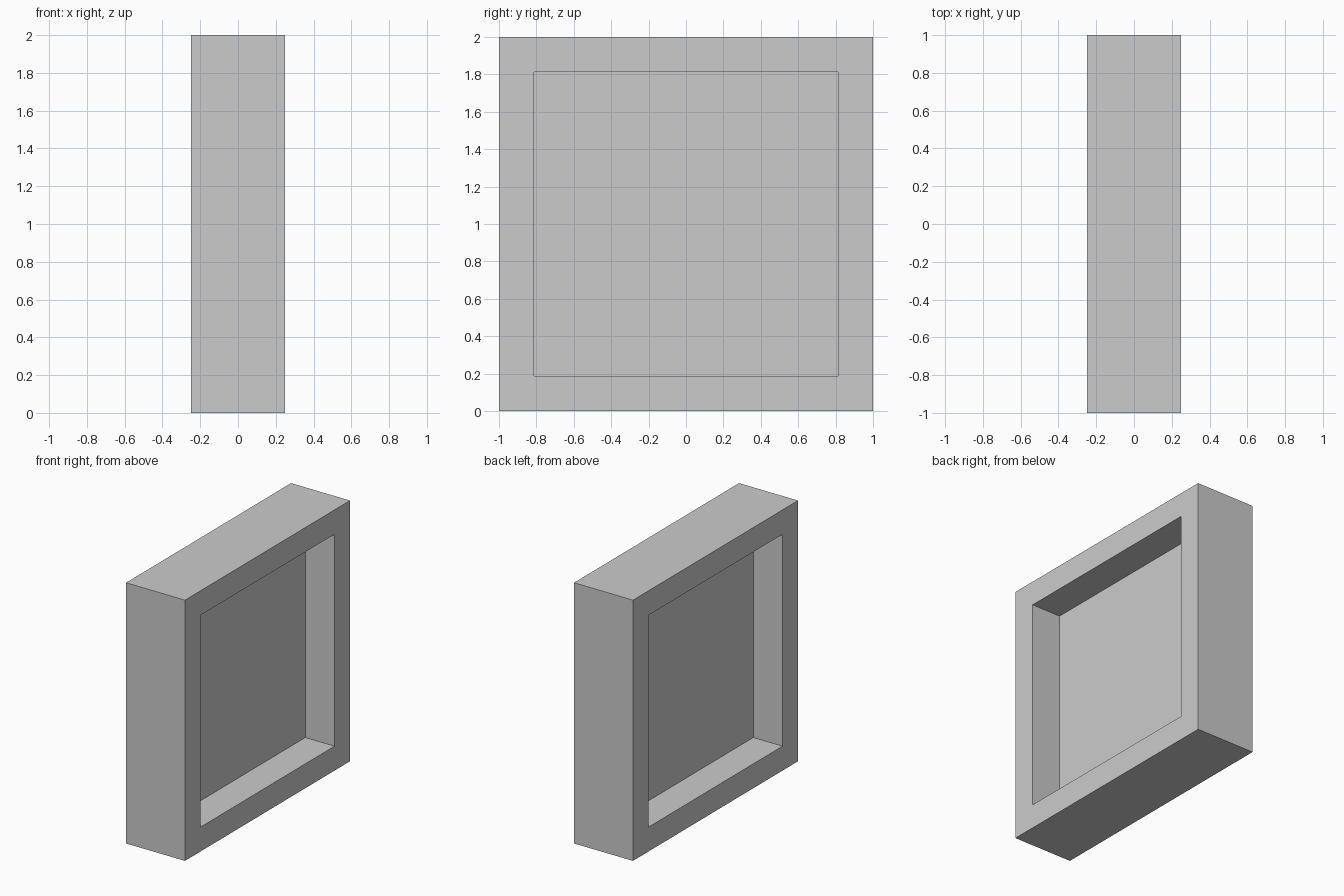
import bpy

if "Cube" in bpy.data.objects:
    bpy.data.objects.remove(bpy.data.objects["Cube"])

HALF, INNER, DEPTH = 1.0, 0.8125, 0.25


def mesh_object(name, verts, faces):
    mesh = bpy.data.meshes.new(name)
    mesh.from_pydata(verts, [], faces)
    ob = bpy.data.objects.new(name, mesh)
    bpy.context.collection.objects.link(ob)
    return ob


def square(x, r):
    return [(x, s * r, 1 + t * r) for s, t in ((-1, -1), (1, -1), (1, 1), (-1, 1))]


# Square frame: outer and inner loops on both sides, bridged in a ring
loops = [square(DEPTH, HALF), square(DEPTH, INNER),
         square(-DEPTH, INNER), square(-DEPTH, HALF)]
verts = [v for loop in loops for v in loop]
faces = []
for a in range(4):
    b = (a + 1) % 4
    for i in range(4):
        j = (i + 1) % 4
        faces.append((a * 4 + i, a * 4 + j, b * 4 + j, b * 4 + i))
mesh_object("frame", verts, faces)

# Thin panel in the middle of the frame, recessed equally on both sides
bpy.ops.mesh.primitive_cube_add(size=1, location=(0, 0, 1))
panel = bpy.context.object
panel.name = "centre_panel"
panel.scale = (0.004, 2 * INNER, 2 * INNER)
